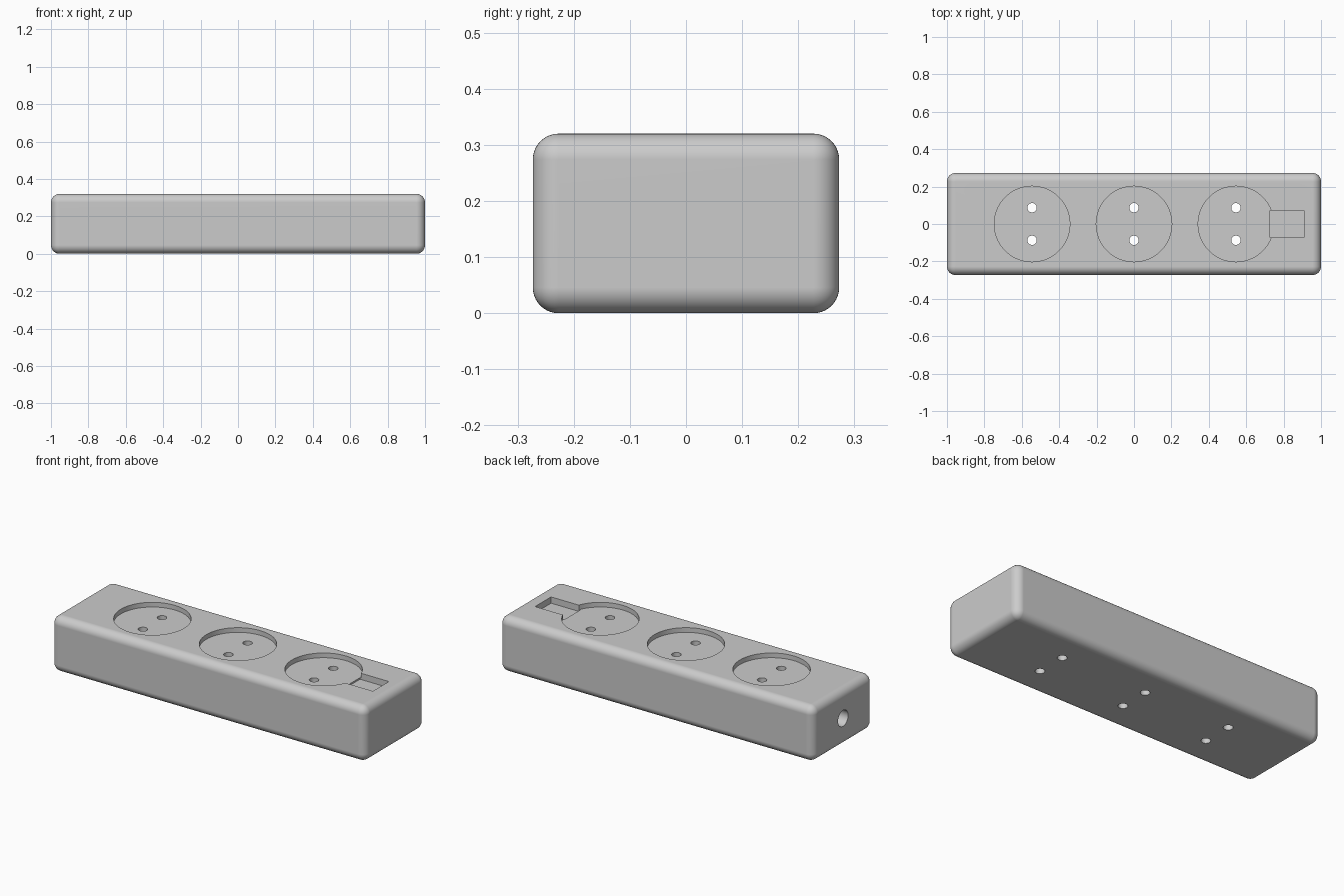
import bpy

cube = bpy.data.objects.get("Cube")
if cube:
    bpy.data.objects.remove(cube, do_unlink=True)

LENGTH, WIDTH, HEIGHT = 2.0, 0.546, 0.32
SOCKET_DEPTH, SWITCH_DEPTH = 0.027, 0.036

grey = bpy.data.materials.new("grey plastic")
grey.use_nodes = True
colour = (0.6, 0.6, 0.6, 1)
grey.diffuse_color = colour
grey.node_tree.nodes["Principled BSDF"].inputs["Base Color"].default_value = colour


def box(name, centre, size):
    bpy.ops.mesh.primitive_cube_add(size=1, location=centre)
    ob = bpy.context.object
    ob.name = name
    ob.scale = size
    bpy.ops.object.transform_apply(location=False, rotation=False, scale=True)
    return ob


def cylinder(name, centre, radius, depth, sides, rotation=(0, 0, 0)):
    bpy.ops.mesh.primitive_cylinder_add(vertices=sides, radius=radius, depth=depth,
                                        location=centre, rotation=rotation)
    ob = bpy.context.object
    ob.name = name
    return ob


def apply(ob, mod):
    bpy.context.view_layer.objects.active = ob
    bpy.ops.object.modifier_apply(modifier=mod.name)


def carve(ob, cutter):
    """Subtract the cutter from the object, then discard it."""
    mod = ob.modifiers.new("carve", "BOOLEAN")
    mod.operation = "DIFFERENCE"
    mod.solver = "EXACT"
    mod.object = cutter
    apply(ob, mod)
    bpy.data.objects.remove(cutter, do_unlink=True)


# Rounded housing
body = box("power_strip_housing", (0, 0, HEIGHT / 2), (LENGTH, WIDTH, HEIGHT))
body.data.materials.append(grey)
rounding = body.modifiers.new("rounding", "BEVEL")
rounding.width = 0.046
rounding.segments = 10
apply(body, rounding)

# Round socket recesses, each with two through holes for the pins
for x in (-0.545, 0, 0.545):
    carve(body, cylinder("socket_cutter", (x, 0, HEIGHT - SOCKET_DEPTH + 0.1), 0.202, 0.2, 96))
    for y in (-0.087, 0.087):
        carve(body, cylinder("pin_cutter", (x, y, HEIGHT / 2), 0.025, 1, 32))

# Rectangular switch pocket that breaks into the last socket
carve(body, box("switch_cutter", (0.818, 0, HEIGHT - SWITCH_DEPTH + 0.1), (0.184, 0.145, 0.2)))

# Cable entry in the end opposite the switch
carve(body, cylinder("cable_cutter", (-LENGTH / 2, 0, HEIGHT / 2), 0.046, 0.36, 48,
                     (0, 1.5708, 0)))

# Smooth fillets and bores, crisp rims
bpy.ops.object.select_all(action="DESELECT")
body.select_set(True)
bpy.context.view_layer.objects.active = body
bpy.ops.object.shade_smooth_by_angle(angle=0.6)
weighted = body.modifiers.new("flat face normals", "WEIGHTED_NORMAL")
weighted.keep_sharp = True
